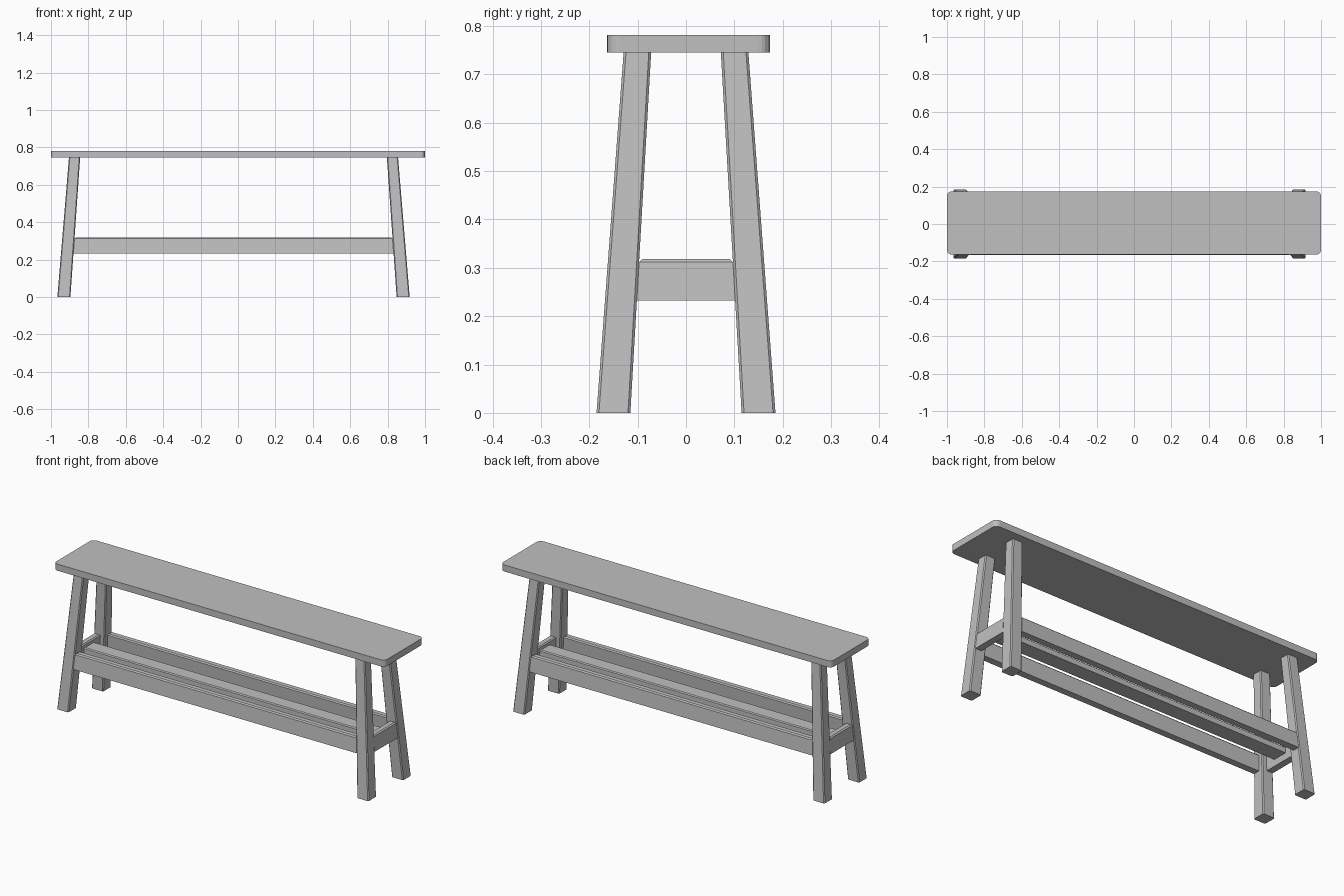
import bpy
import bmesh

cube = bpy.data.objects.get("Cube")
if cube:
    bpy.data.objects.remove(cube, do_unlink=True)

grey = bpy.data.materials.new("plain grey")
grey.use_nodes = True
colour = (0.53, 0.53, 0.53, 1)
grey.diffuse_color = colour
grey.node_tree.nodes["Principled BSDF"].inputs["Base Color"].default_value = colour


def block(name, low, high, z0, z1, edges=None, width=0.005, segments=1):
    """Block lofted between two rectangles (x0, x1, y0, y1), with chosen edges bevelled."""
    bm = bmesh.new()
    rings = []
    for (x0, x1, y0, y1), z in ((low, z0), (high, z1)):
        corners = ((x0, y0), (x1, y0), (x1, y1), (x0, y1))
        rings.append([bm.verts.new((x, y, z)) for x, y in corners])
    bottom, top = rings
    bm.faces.new(bottom[::-1])
    bm.faces.new(top)
    for i in range(4):
        j = (i + 1) % 4
        bm.faces.new((bottom[i], bottom[j], top[j], top[i]))
    if edges:
        chosen = []
        for e in bm.edges:
            ups = [v in top for v in e.verts]
            if (edges == "upright" and ups[0] != ups[1]) or (edges == "top" and all(ups)):
                chosen.append(e)
        bmesh.ops.bevel(bm, geom=chosen, offset=width, offset_type='OFFSET',
                        segments=segments, profile=0.5, affect='EDGES')
    bmesh.ops.recalc_face_normals(bm, faces=bm.faces)
    mesh = bpy.data.meshes.new(name)
    bm.to_mesh(mesh)
    bm.free()
    mesh.materials.append(grey)
    obj = bpy.data.objects.new(name, mesh)
    bpy.context.collection.objects.link(obj)
    return obj


SEAT_BASE, SEAT_TOP = 0.745, 0.781
MID_X = -0.024                      # the frame sits slightly off the seat centre
OUT_X, IN_X = (0.942, 0.880), (0.872, 0.820)    # leg faces at floor and seat
OUT_Y, IN_Y = (0.185, 0.129), (0.115, 0.072)


def at(face, z):
    """Position of a leaning leg face at a height."""
    return face[0] + (face[1] - face[0]) * z / SEAT_BASE


def span(centre, side, a, b):
    return sorted((centre + side * a, centre + side * b))


# Seat plank with rounded corners
plank = (-1, 1, -0.163, 0.174)
block("seat", plank, plank, SEAT_BASE, SEAT_TOP, "upright", 0.025, 5)

# Splayed legs
for sx, x_name in ((-1, "right"), (1, "left")):
    for sy, y_name in ((-1, "front"), (1, "back")):
        low, high = [span(MID_X, sx, at(IN_X, z), at(OUT_X, z)) +
                     span(0, sy, at(IN_Y, z), at(OUT_Y, z)) for z in (0, SEAT_BASE)]
        block(f"{y_name}_{x_name}_leg", low, high, 0, SEAT_BASE, "upright")

# Rails follow the lean of the legs
Z0, Z1 = 0.232, 0.318
RAIL = 0.04
for side, name in ((-1, "front"), (1, "back")):
    low, high = [span(MID_X, 1, -at(IN_X, z), at(IN_X, z)) +
                 span(0, side, at(OUT_Y, z) - RAIL, at(OUT_Y, z) - 0.003) for z in (Z0, Z1)]
    block(name + "_rail", low, high, Z0, Z1, "top", 0.006)
for side, name in ((-1, "right"), (1, "left")):
    low, high = [span(MID_X, side, at(OUT_X, z) - RAIL, at(OUT_X, z) - 0.003) +
                 span(0, 1, -at(IN_Y, z), at(IN_Y, z)) for z in (Z0, Z1)]
    block(name + "_end_rail", low, high, Z0, Z1, "top", 0.006)

# Middle slat between the end rails
reach = at(OUT_X, 0.28) - RAIL
slat = (MID_X - reach, MID_X + reach, -0.042, 0.042)
block("middle_slat", slat, slat, 0.265, 0.298, "top", 0.005)
